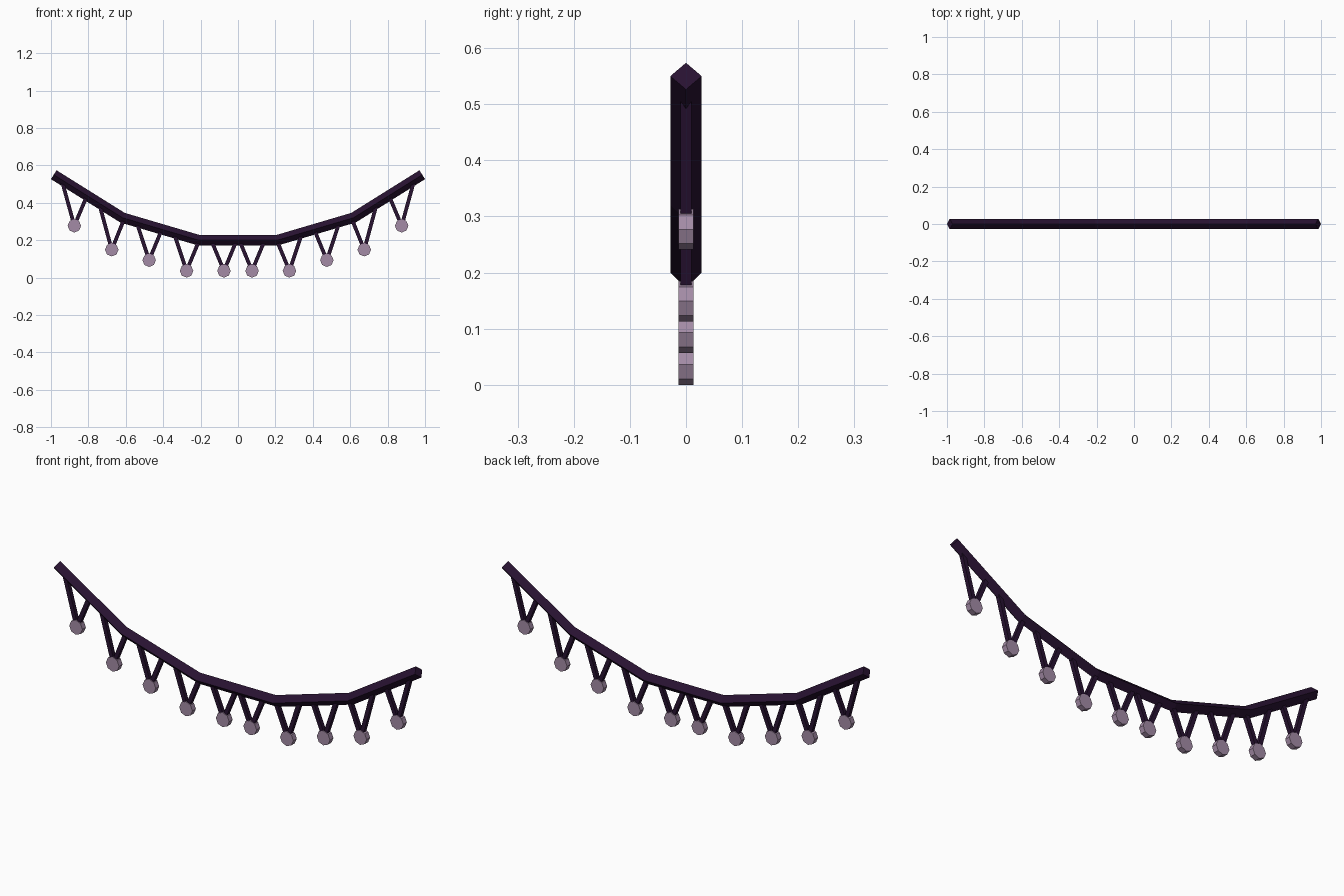
import bpy, bmesh, math
from mathutils import Vector

if "Cube" in bpy.data.objects:
    bpy.data.objects.remove(bpy.data.objects["Cube"])


def material(name, rgb):
    m = bpy.data.materials.new(name)
    m.diffuse_color = (*rgb, 1)
    m.use_nodes = True
    m.node_tree.nodes["Principled BSDF"].inputs["Base Color"].default_value = m.diffuse_color
    return m


DARK = material("dark purple cord", (0.021, 0.006, 0.031))
PALE = material("pale mauve", (0.37, 0.26, 0.38))


def sweep(name, path, section, mat):
    """Sweep a (y, height) section along a path in the XZ plane, with mitred bends."""
    pts = [Vector((x, 0, z)) for x, z in path]
    dirs = [(b - a).normalized() for a, b in zip(pts, pts[1:])]
    bm = bmesh.new()
    rings = []
    for i, p in enumerate(pts):
        a, b = dirs[max(i - 1, 0)], dirs[min(i, len(dirs) - 1)]
        t = (a + b).normalized()
        up = Vector((-t.z, 0, t.x)) / t.dot(a)
        rings.append([bm.verts.new(p + Vector((0, y, 0)) + up * h) for y, h in section])
    n = len(section)
    for r, s in zip(rings, rings[1:]):
        for k in range(n):
            bm.faces.new((r[k], r[(k + 1) % n], s[(k + 1) % n], s[k]))
    bm.faces.new(rings[0])
    bm.faces.new(rings[-1])
    bmesh.ops.recalc_face_normals(bm, faces=bm.faces)
    me = bpy.data.meshes.new(name)
    bm.to_mesh(me)
    bm.free()
    me.materials.append(mat)
    ob = bpy.data.objects.new(name, me)
    bpy.context.collection.objects.link(ob)
    return ob


# Sagging main cord: diamond cross-section
half = [(0.21, 0.20), (0.617, 0.32), (0.985, 0.55)]
cord_path = [(-x, z) for x, z in reversed(half)] + half
R = 0.028
sweep("main_cord", cord_path, [(R, 0), (0, R), (-R, 0), (0, -R)], DARK)


def cord_z(x):
    for (x0, z0), (x1, z1) in zip(cord_path, cord_path[1:]):
        if x0 <= x <= x1:
            return z0 + (z1 - z0) * (x - x0) / (x1 - x0)


# Hanging V strands, each with an octagonal bead at its tip
T = 0.01
square = [(T, T), (-T, T), (-T, -T), (T, -T)]
beads = [(0.075, 0.036), (0.275, 0.036), (0.475, 0.093), (0.675, 0.149), (0.875, 0.277)]
for side in (-1, 1):
    for bx, bz in beads:
        x = side * bx
        for dx in (-0.068, 0.068):
            sweep("strand", [(x + dx, cord_z(x + dx)), (x, bz)], square, DARK)
        disc = [(0.036 * math.cos(k * math.pi / 4), 0.036 * math.sin(k * math.pi / 4))
                for k in range(8)]
        bm = bmesh.new()
        front = bm.faces.new([bm.verts.new((x + u, -0.0135, bz + v)) for u, v in disc])
        out = bmesh.ops.extrude_face_region(bm, geom=[front])
        moved = [g for g in out["geom"] if isinstance(g, bmesh.types.BMVert)]
        bmesh.ops.translate(bm, verts=moved, vec=(0, 0.027, 0))
        if len(bm.faces) < 10:  # keep the front cap closed
            bm.faces.new([v for v in bm.verts if v not in moved])
        bmesh.ops.recalc_face_normals(bm, faces=bm.faces)
        me = bpy.data.meshes.new("bead")
        bm.to_mesh(me)
        bm.free()
        me.materials.append(PALE)
        bpy.context.collection.objects.link(bpy.data.objects.new("bead", me))
